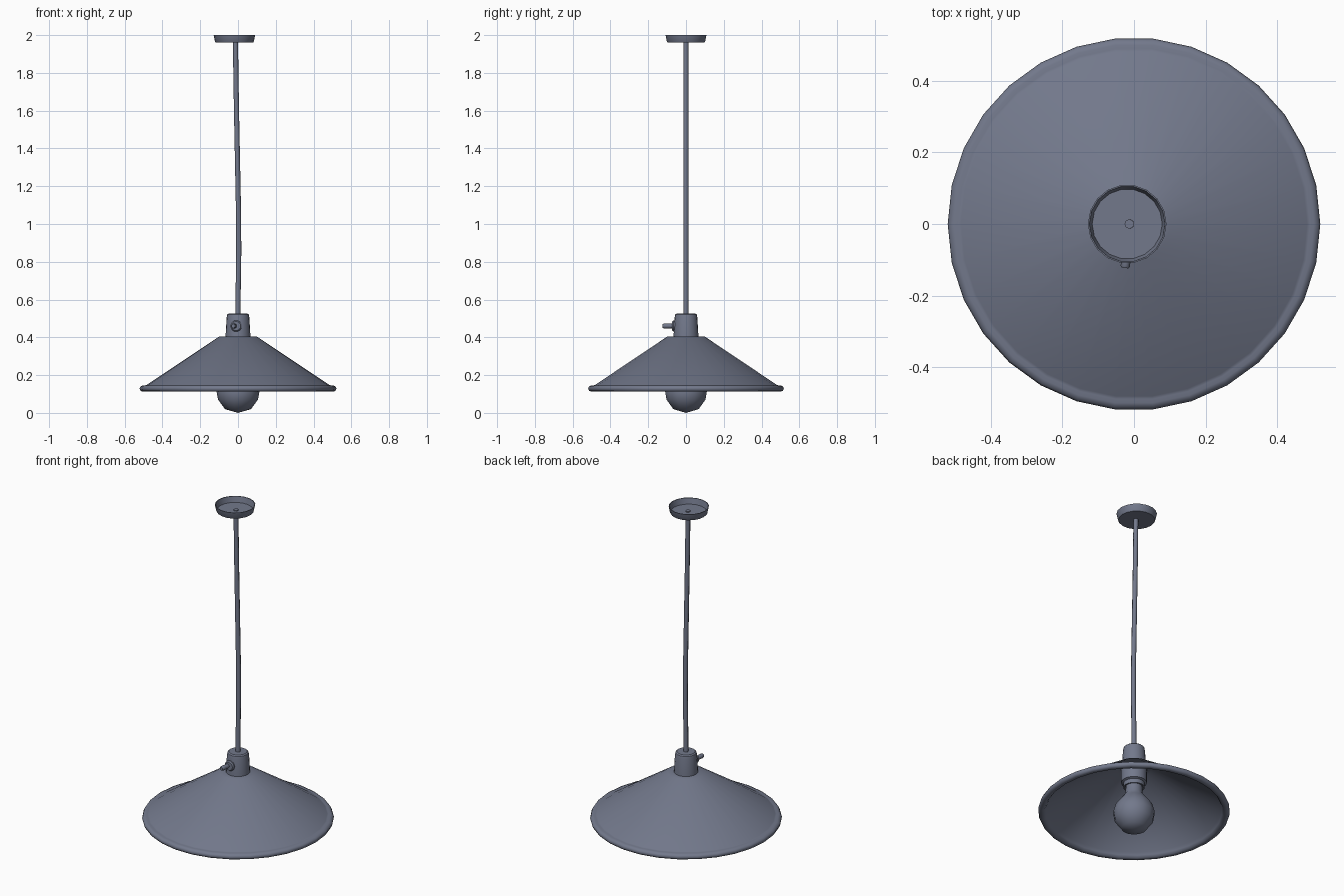
import bpy, bmesh, math
from mathutils import Matrix

if "Cube" in bpy.data.objects:
    bpy.data.objects.remove(bpy.data.objects["Cube"])

slate = bpy.data.materials.new("slate")
slate.diffuse_color = (0.17, 0.19, 0.26, 1)
slate.use_nodes = True
slate.node_tree.nodes["Principled BSDF"].inputs["Base Color"].default_value = slate.diffuse_color


def lathe(name, profile, sides, matrix=Matrix(), angle=35):
    """Revolve (radius, height) points around z; radius 0 makes a pole."""
    bm = bmesh.new()
    rings = []
    for r, z in profile:
        if r == 0:
            rings.append([bm.verts.new((0, 0, z))] * sides)
        else:
            rings.append([bm.verts.new((r * math.cos(2 * math.pi * i / sides),
                                        r * math.sin(2 * math.pi * i / sides), z))
                          for i in range(sides)])
    for a, b in zip(rings, rings[1:]):
        for i in range(sides):
            j = (i + 1) % sides
            corners = list(dict.fromkeys((a[i], a[j], b[j], b[i])))
            if len(corners) > 2:
                bm.faces.new(corners)
    bmesh.ops.remove_doubles(bm, verts=bm.verts, dist=0.00001)
    bmesh.ops.recalc_face_normals(bm, faces=bm.faces)
    mesh = bpy.data.meshes.new(name)
    bm.to_mesh(mesh)
    bm.free()
    ob = bpy.data.objects.new(name, mesh)
    bpy.context.collection.objects.link(ob)
    ob.matrix_world = matrix
    finish(ob, angle)
    return ob


def finish(ob, angle):
    ob.data.materials.clear()
    ob.data.materials.append(slate)
    bpy.ops.object.select_all(action='DESELECT')
    ob.select_set(True)
    bpy.context.view_layer.objects.active = ob
    bpy.ops.object.shade_smooth_by_angle(angle=math.radians(angle))


# Conical shade: thin shell with a rolled rim
lathe("shade", [(0.05, 0.404), (0.10, 0.404), (0.484, 0.148), (0.492, 0.145),
                (0.503, 0.146), (0.516, 0.140), (0.521, 0.129), (0.516, 0.117),
                (0.503, 0.112), (0.488, 0.115), (0.479, 0.127), (0.472, 0.142),
                (0.095, 0.393), (0.05, 0.393), (0.05, 0.404)], 30, angle=50)

# Socket housing above the shade
lathe("socket_housing", [(0, 0.39), (0.066, 0.39), (0.065, 0.42), (0.060, 0.505),
                         (0.057, 0.520), (0.050, 0.526), (0, 0.526)], 20)

# Bulb holder beneath the shade
lathe("bulb_holder", [(0, 0.398), (0.070, 0.398), (0.070, 0.305), (0.058, 0.300),
                      (0.058, 0.275), (0.050, 0.275), (0.050, 0.29), (0, 0.29)], 20)

# Low-poly bulb
lathe("bulb", [(0, 0), (0.069, 0.020), (0.106, 0.071), (0.114, 0.117),
               (0.100, 0.165), (0.068, 0.205), (0.047, 0.235), (0.045, 0.30),
               (0, 0.30)], 14, angle=60)

# Switch on the front of the housing, its lever leaning slightly sideways
base = Matrix.Translation((-0.01, 0, 0.46))
facing_front = Matrix.Rotation(math.pi / 2, 4, 'X')
lathe("switch_collar", [(0, 0.045), (0.030, 0.045), (0.030, 0.066),
                        (0.024, 0.073), (0, 0.073)], 16, base @ facing_front)
lathe("switch_lever", [(0, 0.04), (0.012, 0.04), (0.013, 0.100), (0.013, 0.119),
                       (0.010, 0.124), (0, 0.124)], 12,
      base @ Matrix.Rotation(math.radians(-7), 4, 'Z') @ facing_front)

# Ceiling cup, open on top
lathe("ceiling_cup", [(0, 1.960), (0.099, 1.960), (0.103, 1.966), (0.110, 2.0),
                      (0.106, 2.0), (0.098, 1.966), (0, 1.966)], 18,
      Matrix.Translation((-0.019, 0, 0)))

# Slightly bowed cable
curve = bpy.data.curves.new("cable", 'CURVE')
curve.dimensions = '3D'
curve.bevel_depth = 0.0135
curve.bevel_resolution = 2
curve.use_fill_caps = True
path = [(-0.013, 1.971), (-0.012, 1.85), (-0.008, 1.6), (-0.002, 1.3),
        (0.003, 1.05), (0.004, 0.85), (0.001, 0.65), (0, 0.51)]
spline = curve.splines.new('POLY')
spline.points.add(len(path) - 1)
for point, (x, z) in zip(spline.points, path):
    point.co = (x, 0, z, 1)
cable = bpy.data.objects.new("cable", curve)
bpy.context.collection.objects.link(cable)
bpy.ops.object.select_all(action='DESELECT')
cable.select_set(True)
bpy.context.view_layer.objects.active = cable
bpy.ops.object.convert(target='MESH')
finish(bpy.context.view_layer.objects.active, 60)
